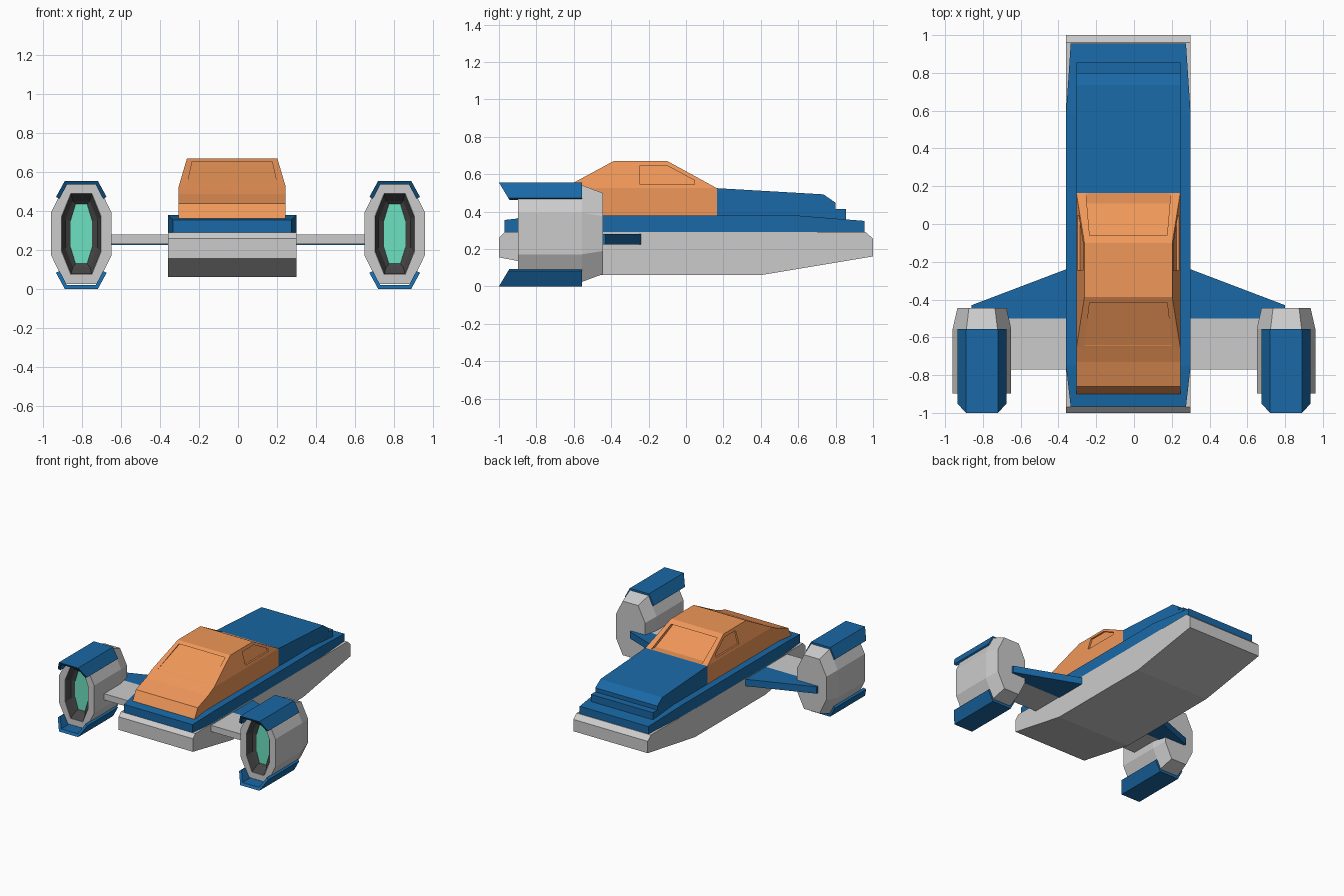
import bpy, bmesh
from mathutils import Vector

if "Cube" in bpy.data.objects:
    bpy.data.objects.remove(bpy.data.objects["Cube"])

CX = -0.03            # body centre line
EX, EZ = 0.805, 0.2775  # engine centre


def material(name, rgb):
    m = bpy.data.materials.new(name)
    m.diffuse_color = (*rgb, 1)
    m.use_nodes = True
    m.node_tree.nodes["Principled BSDF"].inputs["Base Color"].default_value = m.diffuse_color
    return m


BLUE = material("blue_paint", (0.01, 0.14, 0.38))
ORANGE = material("orange_paint", (0.87, 0.31, 0.10))
TEAL = material("teal_glow", (0.15, 0.75, 0.53))
DARK = material("dark_metal", (0.06, 0.06, 0.06))


def finish(bm, name, mat=None):
    bmesh.ops.recalc_face_normals(bm, faces=bm.faces)
    me = bpy.data.meshes.new(name)
    bm.to_mesh(me)
    bm.free()
    ob = bpy.data.objects.new(name, me)
    bpy.context.collection.objects.link(ob)
    if mat:
        me.materials.append(mat)
    return ob


def loft(rings, name, mat=None, caps=(True, True)):
    bm = bmesh.new()
    vs = [[bm.verts.new(p) for p in r] for r in rings]
    n = len(rings[0])
    for a, b in zip(vs, vs[1:]):
        for i in range(n):
            j = (i + 1) % n
            bm.faces.new((a[i], a[j], b[j], b[i]))
    if caps[0]:
        bm.faces.new(vs[0])
    if caps[1]:
        bm.faces.new(vs[-1])
    return finish(bm, name, mat)


def side_prism(profile, half, name, mat=None):
    # extrude a (y, z) profile across the body width
    return loft([[(CX + s * half, y, z) for y, z in profile] for s in (-1, 1)], name, mat)


def add_hull(bm, pts):
    vs = [bm.verts.new(p) for p in pts]
    res = bmesh.ops.convex_hull(bm, input=vs)
    bmesh.ops.dissolve_limit(bm, angle_limit=0.005, verts=vs,
                             edges=list({e for v in vs if v.is_valid for e in v.link_edges}))


def both(rows):
    # mirror (half width, y, z) rows around the centre line
    return [(CX + s * x, y, z) for x, y, z in rows for s in (-1, 1)]


# lower hull
side_prism([(-1, 0.155), (-1, 0.26), (-0.97, 0.29), (0.96, 0.29), (1, 0.255),
            (1, 0.16), (0.4, 0.06), (-0.5, 0.06)], 0.33, "lower_hull")

# blue deck with tapered ends
bm = bmesh.new()
add_hull(bm, both([(0.305, -0.97, 0.285), (0.305, -0.97, 0.355),
                   (0.33, -0.75, 0.285), (0.33, -0.75, 0.38),
                   (0.33, 0.58, 0.285), (0.33, 0.58, 0.38),
                   (0.305, 0.955, 0.285), (0.305, 0.955, 0.35)]))
finish(bm, "deck", BLUE)

# stepped nose hood
side_prism([(0.165, 0.34), (0.165, 0.525), (0.735, 0.492), (0.80, 0.447),
            (0.80, 0.415), (0.855, 0.415), (0.855, 0.34)], 0.275, "hood", BLUE)

# cabin base
side_prism([(-0.9, 0.34), (-0.9, 0.365), (-0.86, 0.44), (-0.73, 0.487), (-0.655, 0.525),
            (0.165, 0.525), (0.165, 0.34)], 0.275, "cabin_base", ORANGE)

# canopy
bm = bmesh.new()
add_hull(bm, both([(0.275, -0.655, 0.525), (0.2325, -0.387, 0.67),
                   (0.2325, -0.1, 0.67), (0.275, 0.165, 0.525)]))
canopy = finish(bm, "canopy", ORANGE)

# window recess cutters
bm = bmesh.new()
front = [(0.205, -0.062, 0.648), (0.225, 0.172, 0.52)]
add_hull(bm, both([(x, y + d, z) for x, y, z in front for d in (-0.055, 0.05)]))
add_hull(bm, both([(0.205, -0.39, 0.655), (0.205, -0.46, 0.655),
                   (0.232, -0.64, 0.532), (0.232, -0.69, 0.532)]))
window = [(-0.245, 0.545), (-0.245, 0.645), (-0.10, 0.645), (0.045, 0.567), (0.045, 0.545)]
for s in (-1, 1):
    add_hull(bm, [(CX + s * (0.275 - 0.293 * (z - 0.525) + d), y, z)
                  for y, z in window for d in (-0.013, 0.03)])
cutter = finish(bm, "window_cutter")
cutter.hide_render = True
cutter.display_type = 'WIRE'
cut = canopy.modifiers.new("windows", 'BOOLEAN')
cut.operation = 'DIFFERENCE'
cut.solver = 'EXACT'
cut.object = cutter

# swept wing and engine spar
wing = [(-0.86, -0.5), (-0.86, -0.43), (-0.36, -0.24), (0.30, -0.24), (0.80, -0.43), (0.80, -0.5)]
loft([[(x, y, z) for x, y in wing] for z in (0.225, 0.28)], "wing", BLUE)
spar = [(-0.75, -0.77), (-0.75, -0.5), (0.75, -0.5), (0.75, -0.77)]
loft([[(x, y, z) for x, y in spar] for z in (0.23, 0.28)], "spar")


def octagon(cx, y, hx, hz):
    pts = [(1, 0.43), (0.53, 1), (-0.53, 1), (-1, 0.43),
           (-1, -0.43), (-0.53, -1), (0.53, -1), (1, -0.43)]
    return [(cx + a * hx, y, EZ + 0.005 + b * hz) for a, b in pts]


# engines
for side, s in (("left", -1), ("right", 1)):
    x = s * EX

    def rings(rows):
        return [octagon(x, *r) for r in rows]

    loft(rings([(-0.445, 0.13, 0.217), (-0.555, 0.155, 0.258), (-0.897, 0.155, 0.258),
                (-0.897, 0.102, 0.208), (-0.80, 0.102, 0.208)]), side + "_engine")
    loft(rings([(-0.896, 0.101, 0.207), (-0.85, 0.082, 0.17), (-0.83, 0.05, 0.15)]),
         side + "_nozzle", DARK, (False, False))
    loft(rings([(-0.835, 0.056, 0.153), (-0.82, 0.056, 0.153)]), side + "_glow", TEAL)

    # armour plates above and below, slanted at the rear
    plate = [(-0.13, 0.195), (-0.085, EZ), (0.085, EZ), (0.13, 0.195),
             (0.112, 0.185), (0.074, 0.258), (-0.074, 0.258), (-0.112, 0.185)]
    for level, k in (("upper", 1), ("lower", -1)):
        loft([[(x + px, -1 + 0.6 * (EZ - pz), EZ + k * pz) for px, pz in plate],
              [(x + px, -0.557, EZ + k * pz) for px, pz in plate]],
             f"{side}_{level}_plate", BLUE)
